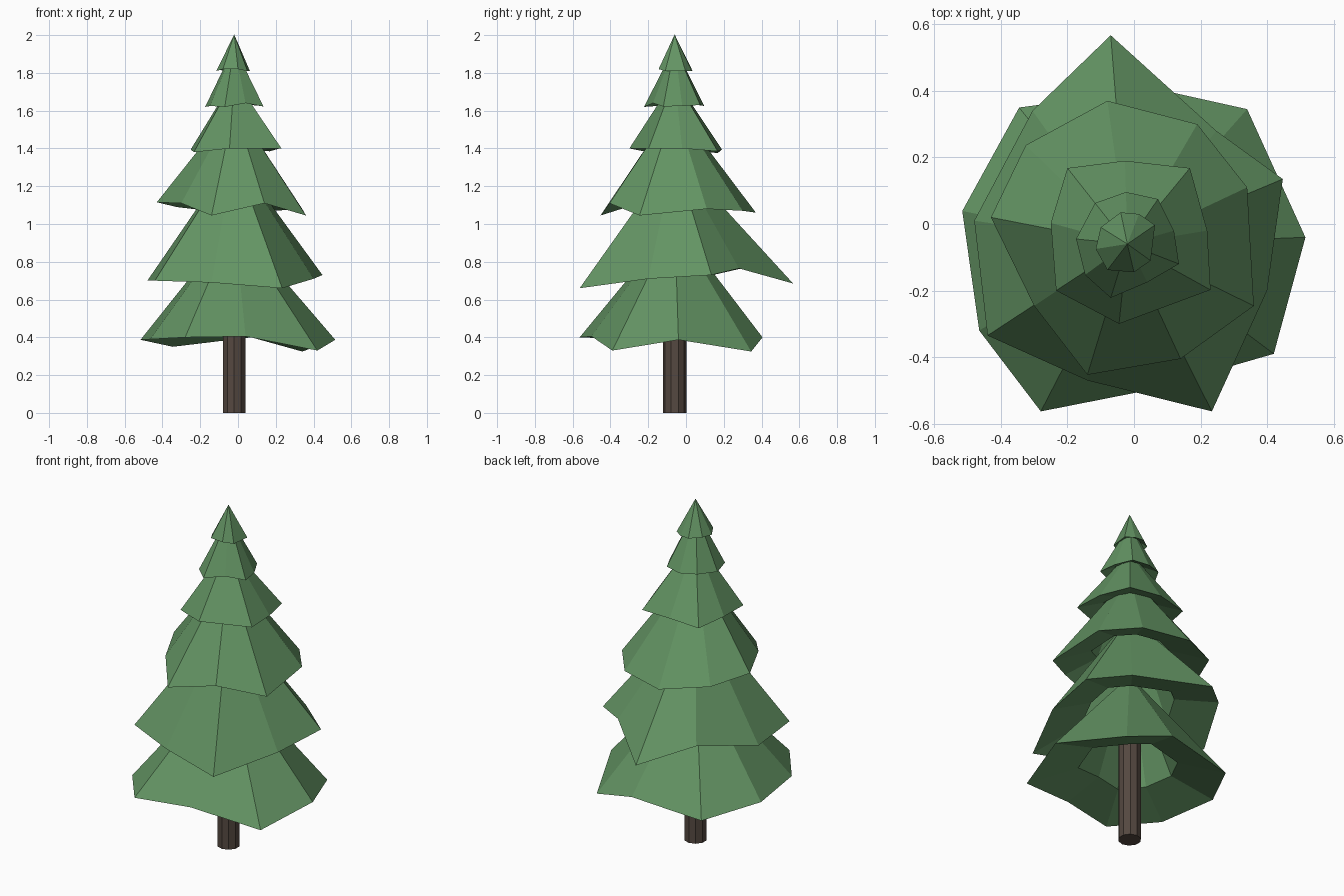
import bpy, bmesh

CX, CY = -0.02, -0.06          # trunk axis


def material(name, rgb):
    m = bpy.data.materials.new(name)
    m.diffuse_color = (*rgb, 1)
    return m


GREEN = material("needles", (0.125, 0.295, 0.125))
BROWN = material("bark", (0.09, 0.065, 0.052))


def finish(bm, name, mat):
    bmesh.ops.recalc_face_normals(bm, faces=bm.faces)
    me = bpy.data.meshes.new(name)
    bm.to_mesh(me)
    bm.free()
    me.materials.append(mat)
    bpy.context.collection.objects.link(bpy.data.objects.new(name, me))


def tier(name, rim, apex_z):
    """Ragged cone whose underside slopes gently inward, then rises into a hollow."""
    bm = bmesh.new()
    mean_z = sum(p[2] for p in rim) / len(rim)
    height = apex_z - mean_z

    def ring(size, rise):
        # rings flatten towards an even height as they shrink
        return [bm.verts.new((CX + (x - CX) * size, CY + (y - CY) * size,
                              mean_z + (z - mean_z) * size + height * rise))
                for x, y, z in rim]

    def wall(a, b):
        for i in range(len(a)):
            j = (i + 1) % len(a)
            bm.faces.new((a[i], a[j], b[j], b[i]))

    def close(r, z):
        tip = bm.verts.new((CX, CY, z))
        for i in range(len(r)):
            bm.faces.new((r[i], r[(i + 1) % len(r)], tip))

    outer, lip, roof = ring(1, 0), ring(0.5, 0.13), ring(0.26, 0.6)
    close(outer, apex_z)
    wall(outer, lip)
    wall(lip, roof)
    close(roof, mean_z + height * 0.7)
    finish(bm, name, GREEN)


# Trunk
bm = bmesh.new()
bmesh.ops.create_cone(bm, cap_ends=True, segments=10, radius1=0.062,
                      radius2=0.062, depth=0.8)
bmesh.ops.translate(bm, verts=bm.verts, vec=(CX, CY, 0.4))
finish(bm, "trunk", BROWN)

# Branch tiers, bottom to top (rim points counter-clockwise)
tier("branch_tier_1", [
    (0.515, -0.04, 0.387), (0.34, 0.345, 0.325), (0.07, 0.405, 0.40),
    (-0.345, 0.35, 0.35), (-0.516, 0.039, 0.387), (-0.465, -0.32, 0.39),
    (-0.28, -0.563, 0.40), (0.04, -0.50, 0.405), (0.42, -0.39, 0.33)], 1.01)

tier("branch_tier_2", [
    (0.447, 0.135, 0.73), (0.247, 0.28, 0.765), (-0.07, 0.567, 0.685),
    (-0.305, 0.34, 0.775), (-0.48, 0.01, 0.70), (-0.44, -0.335, 0.70),
    (-0.14, -0.47, 0.69), (0.234, -0.563, 0.66), (0.40, -0.20, 0.71)], 1.37)

tier("branch_tier_3", [
    (0.34, 0.11, 1.08), (0.19, 0.30, 1.07), (-0.08, 0.37, 1.06),
    (-0.325, 0.237, 1.09), (-0.43, 0.02, 1.115), (-0.30, -0.246, 1.11),
    (-0.14, -0.453, 1.045), (0.14, -0.405, 1.11), (0.36, -0.246, 1.045)], 1.63)

tier("branch_tier_4", [
    (0.22, -0.02, 1.40), (0.168, 0.168, 1.385), (-0.027, 0.19, 1.395),
    (-0.20, 0.168, 1.375), (-0.25, 0.003, 1.395), (-0.234, -0.20, 1.38),
    (-0.045, -0.30, 1.40), (0.23, -0.198, 1.40)], 1.77)

tier("branch_tier_5", [
    (0.12, -0.02, 1.625), (0.072, 0.075, 1.63), (-0.024, 0.096, 1.625),
    (-0.117, 0.063, 1.63), (-0.174, -0.045, 1.62), (-0.147, -0.153, 1.625),
    (-0.07, -0.222, 1.62), (0.04, -0.175, 1.64), (0.135, -0.12, 1.622)], 1.94)

tier("top_tier", [
    (0.063, -0.003, 1.81), (0.015, 0.03, 1.81), (-0.04, 0.035, 1.81),
    (-0.10, -0.01, 1.815), (-0.115, -0.075, 1.81), (-0.08, -0.138, 1.82),
    (0.0, -0.145, 1.82), (0.05, -0.11, 1.81)], 2.003)
